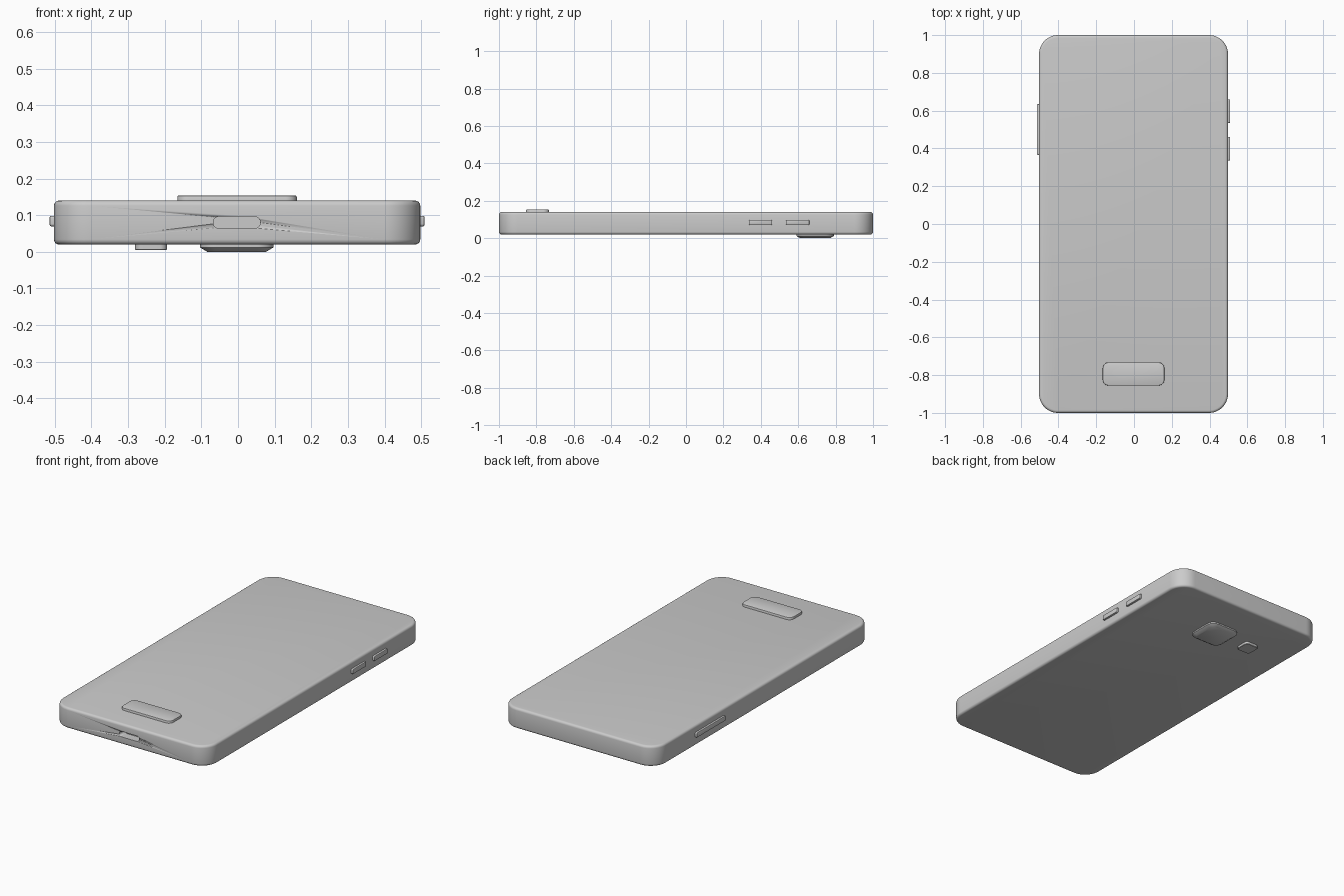
import bpy, bmesh, math
from mathutils import Matrix, Vector

if "Cube" in bpy.data.objects:
    bpy.data.objects.remove(bpy.data.objects["Cube"])


def rounded_rect(w, h, r, seg):
    """Counter-clockwise outline of a rounded rectangle."""
    pts = []
    for i, (sx, sy) in enumerate([(1, 1), (-1, 1), (-1, -1), (1, -1)]):
        for k in range(seg + 1):
            a = math.pi / 2 * (i + k / seg)
            pts.append((sx * (w / 2 - r) + r * math.cos(a),
                        sy * (h / 2 - r) + r * math.sin(a)))
    return pts


def slab(name, w, h, r, layers, matrix, seg=8):
    """Stack rounded rectangles given as (inset, height), then cap both ends."""
    bm = bmesh.new()
    rings = []
    for inset, z in layers:
        outline = rounded_rect(w - 2 * inset, h - 2 * inset, max(r - inset, 0.002), seg)
        rings.append([bm.verts.new((x, y, z)) for x, y in outline])
    n = len(rings[0])
    for a, b in zip(rings, rings[1:]):
        for i in range(n):
            j = (i + 1) % n
            bm.faces.new((a[i], a[j], b[j], b[i]))
    bm.faces.new(rings[-1])
    bm.faces.new(rings[0][::-1])
    bm.transform(matrix)
    bmesh.ops.recalc_face_normals(bm, faces=bm.faces)
    me = bpy.data.meshes.new(name)
    bm.to_mesh(me)
    bm.free()
    ob = bpy.data.objects.new(name, me)
    bpy.context.collection.objects.link(ob)
    bpy.ops.object.select_all(action='DESELECT')
    ob.select_set(True)
    bpy.context.view_layer.objects.active = ob
    bpy.ops.object.shade_smooth_by_angle(angle=math.radians(35))
    return ob


def fillet(b, z0, z1, seg=4):
    """Layers with a quarter-round at the bottom and top edges."""
    q = [math.pi / 2 * k / seg for k in range(seg + 1)]
    low = [(b * (1 - math.sin(a)), z0 + b * (1 - math.cos(a))) for a in q]
    return low + [(i, z0 + z1 - z) for i, z in reversed(low)]


def at(x, y, z):
    return Matrix.Translation(Vector((x, y, z)))


def soft_top(z0, z1, b=0.004):
    return [(0, z0), (0, z1 - b), (0.3 * b, z1 - 0.3 * b), (b, z1)]


CX = -0.0025

# main body
body = slab("body", 1.0, 2.0, 0.1, fillet(0.014, 0.02, 0.14), at(CX, 0, 0), 12)

# charging port recess in the front end
cutter = slab("port_cutter", 0.128, 0.032, 0.0155, [(0, -0.05), (0, 0.05)],
              at(CX - 0.001, -1, 0.08) @ Matrix.Rotation(math.pi / 2, 4, 'X'))
cutter.hide_render = True
cutter.hide_viewport = True
cut = body.modifiers.new("port", 'BOOLEAN')
cut.operation = 'DIFFERENCE'
cut.solver = 'EXACT'
cut.object = cutter

# home button on the screen side
slab("home_button", 0.326, 0.122, 0.03, soft_top(0.135, 0.154), at(CX, -0.794, 0))

# side keys: two on the right, one long on the left
for name, side, y, length in [("volume_up_key", 1, 0.597, 0.125),
                              ("volume_down_key", 1, 0.398, 0.125),
                              ("power_key", -1, 0.5, 0.268)]:
    turn = Matrix.Rotation(side * math.pi / 2, 4, 'Y')
    slab(name, 0.029, length, 0.007, soft_top(0.48, 0.5115),
         at(CX, y, 0.084) @ turn, 5)

# rear camera bump, tapering away from the back
slab("camera_bump", 0.2, 0.2, 0.045, [(0, 0.03), (0, 0.012), (0.02, 0.0)],
     at(CX - 0.001, 0.69, 0))

# flash beside the camera
slab("camera_flash", 0.087, 0.087, 0.02, [(0, 0.03), (0, 0.007), (0.002, 0.005)],
     at(-0.237, 0.695, 0))
